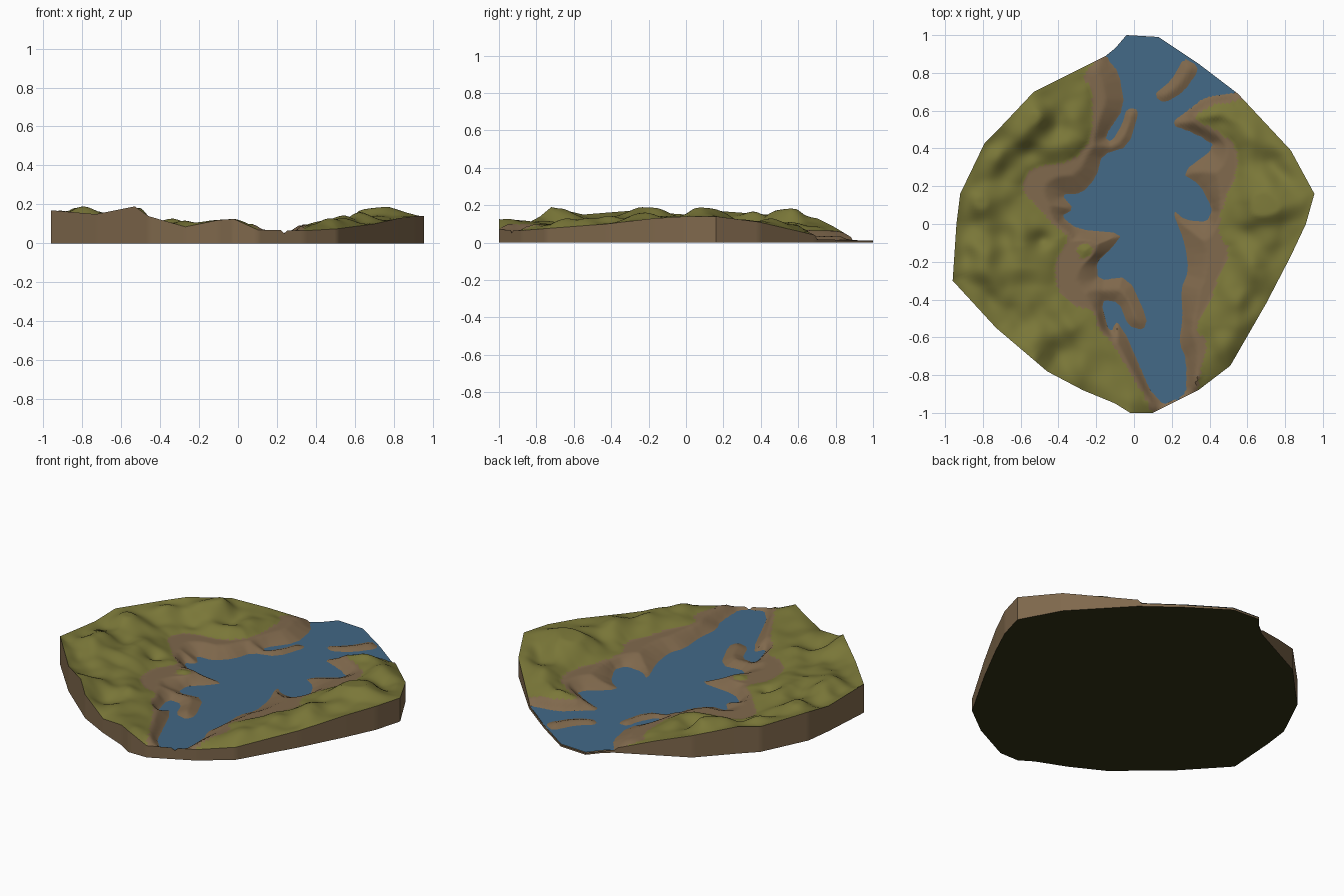
import bpy
import bmesh
import math
from mathutils import Vector, noise

cube = bpy.data.objects.get("Cube")
if cube:
    bpy.data.objects.remove(cube, do_unlink=True)


def material(name, colour):
    mat = bpy.data.materials.new(name)
    mat.use_nodes = True
    mat.diffuse_color = (*colour, 1)
    mat.node_tree.nodes["Principled BSDF"].inputs["Base Color"].default_value = (*colour, 1)
    return mat


grass = material("grass green", (.195, .185, .04))
earth = material("earth brown", (.215, .14, .073))
underside = material("underside dark olive", (.034, .033, .008))
lake_blue = material("lake blue", (.055, .14, .24))

# Edge of the land block, counter-clockwise: x, y, height
rim = [(-.04, 1, .01), (-.1, .93, .01), (-.15, .89, .025), (-.35, .79, .085), (-.53, .7, .13),
       (-.7, .52, .16), (-.79, .43, .15), (-.92, .16, .17), (-.94, 0, .15), (-.96, -.3, .17),
       (-.73, -.55, .15), (-.53, -.72, .19), (-.46, -.78, .14), (-.27, -.88, .085),
       (-.1, -.95, .12), (-.02, -1, .125), (.1, -1, .07), (.34, -.88, .065), (.51, -.75, .075),
       (.7, -.42, .1), (.83, -.17, .13), (.91, 0, .14), (.955, .16, .14), (.83, .39, .11),
       (.55, .69, .04), (.34, .85, .013), (.13, .99, .01)]

# Shoreline: down the left bank, then up the right bank
left_bank = [(-.3, 1.1), (-.15, .88), (-.08, .8), (-.05, .62), (-.16, .46), (-.12, .43),
             (-.06, .53), (-.04, .61), (.03, .61), (-.03, .41), (-.17, .37), (-.2, .25),
             (-.28, .16), (-.39, .16), (-.32, .08), (-.39, .04), (-.3, -.03), (-.06, -.05),
             (-.12, -.13), (-.2, -.2), (-.19, -.3), (-.03, -.28), (.07, -.5), (.05, -.56),
             (-.03, -.54), (-.08, -.41), (-.18, -.4), (-.13, -.59), (-.08, -.5), (.12, -.97)]
right_bank = [(.28, -.92), (.28, -.72), (.24, -.63), (.26, -.5), (.25, -.34), (.29, -.25),
              (.27, -.1), (.2, .08), (.27, .02), (.39, .01), (.42, .08), (.35, .21),
              (.25, .27), (.44, .41), (.33, .48), (.19, .53), (.29, .6), (.38, .67),
              (.56, .69), (.8, 1.1)]
island = [(.1, .68), (.16, .64), (.26, .7), (.34, .81), (.35, .86), (.27, .89), (.2, .76)]

# Line where bare earth turns into grass, and a grassy knoll on the left bank
grass_line = [(-.4, 1.1), (-.19, .87), (-.28, .78), (-.22, .72), (-.22, .45), (-.33, .33),
              (-.55, .3), (-.6, .18), (-.5, .08), (-.42, -.01), (-.34, -.07), (-.42, -.2),
              (-.41, -.34), (-.32, -.43), (-.21, -.46), (-.19, -.56), (-.12, -.62),
              (.09, -.97), (.1, -1.1), (.4, -1.1), (.34, -.87), (.35, -.79), (.39, -.63),
              (.32, -.55), (.41, -.39), (.44, -.3), (.51, -.14), (.44, -.04), (.48, .13),
              (.55, .28), (.54, .42), (.43, .5), (.3, .56), (.42, .635), (.58, .65), (.95, 1.1)]
knoll = [(-.31, -.13), (-.28, -.19), (-.22, -.16), (-.22, -.11), (-.27, -.1)]

# Hills and hollows: x, y, height change, radius
hills = [(-.54, -.65, .08, .1), (-.38, -.7, -.04, .09), (-.2, -.76, -.03, .1),
         (-.78, -.23, .07, .12), (-.52, .58, .06, .07), (-.42, .5, -.04, .07),
         (-.61, .45, .06, .07), (-.54, .36, -.035, .06), (-.72, .37, .05, .07),
         (-.62, .24, .03, .06), (-.78, .12, .05, .1), (-.48, -.08, -.05, .05),
         (-.56, -.28, -.03, .09), (-.35, -.52, .03, .06), (-.62, -.05, .035, .08),
         (.69, .11, .08, .11), (.42, .6, .04, .05), (.46, .54, -.03, .05),
         (.62, .5, .04, .08), (.74, .3, -.03, .1), (.62, -.2, .035, .08),
         (.6, -.06, -.03, .06), (.5, -.4, .02, .07), (.45, -.68, .02, .08)]


def edges(loop):
    return list(zip(loop, loop[1:] + loop[:1]))


def rounded(loop):
    """Cut the corners of a loop and return its segments."""
    points = []
    for (ax, ay), (bx, by) in edges(loop):
        for t in (.2, .8):
            points.append((ax + (bx - ax) * t, ay + (by - ay) * t))
    return edges(points)


def locate(segments, x, y):
    """Even-odd inside test and distance to the nearest segment."""
    inside, nearest = False, math.inf
    for (ax, ay), (bx, by) in segments:
        dx, dy = bx - ax, by - ay
        if (ay > y) != (by > y) and x < ax + dx * (y - ay) / dy:
            inside = not inside
        t = ((x - ax) * dx + (y - ay) * dy) / (dx * dx + dy * dy)
        t = min(1, max(0, t))
        nearest = min(nearest, (x - ax - t * dx) ** 2 + (y - ay - t * dy) ** 2)
    return inside, math.sqrt(nearest)


shore = rounded(left_bank + right_bank) + rounded(island)
meadow = rounded(grass_line) + rounded(knoll)


def water_level(y):
    return .035 - .021 * y


def height(x, y, rim_z, rim_gap):
    """Lake bed, bare bank or hill height at a point."""
    level = water_level(y)
    in_water, to_shore = locate(shore, x, y)
    if rim_gap < .001:
        return min(rim_z, level - .003) if in_water else rim_z
    if in_water:
        return max(.002, level - min(.012, .3 * to_shore))
    in_earth, to_grass = locate(meadow, x, y)
    if in_earth:
        z = level + min(.045, .045 * to_shore / (to_shore + to_grass) + .2 * to_shore)
        reach = .07
    else:
        p = Vector((x, y, .3))
        top = .13 + .04 * noise.noise(p * 5) + .03 * noise.noise(p * 9)
        for hx, hy, rise, radius in hills:
            top += rise * math.exp(-((x - hx) ** 2 + (y - hy) ** 2) / radius ** 2)
        z = level + .045
        z += (min(top, .194) - z) * (1 - math.exp(-to_grass / .1))
        reach = .14
    blend = max(0, 1 - rim_gap / reach)
    return z + (rim_z - z) * blend * blend


def finish(name, bm, mats):
    mesh = bpy.data.meshes.new(name)
    bm.to_mesh(mesh)
    bm.free()
    for mat in mats:
        mesh.materials.append(mat)
    obj = bpy.data.objects.new(name, mesh)
    bpy.context.collection.objects.link(obj)
    return obj


# Fine rim, keeping its corners
outline = []
for a, b in edges([Vector(p) for p in rim]):
    steps = max(1, round((b - a).xy.length / .019))
    outline += [a.lerp(b, i / steps) for i in range(steps)]
count, rings = len(outline), 62

# Land: concentric rings out to the rim
bm = bmesh.new()
centre = bm.verts.new((0, 0, height(0, 0, 0, 1)))
grid = []
for r in range(1, rings + 1):
    s = r / rings
    row = []
    for p in outline:
        x, y = p.x * s, p.y * s
        row.append(bm.verts.new((x, y, height(x, y, p.z, (1 - s) * p.xy.length))))
    grid.append(row)
for i in range(count):
    j = (i + 1) % count
    bm.faces.new((centre, grid[0][i], grid[0][j]))
    for inner, outer in zip(grid, grid[1:]):
        bm.faces.new((inner[i], outer[i], outer[j], inner[j]))
for face in bm.faces:
    c = face.calc_center_median()
    face.material_index = int(locate(meadow, c.x, c.y)[0])

# Earth side walls and flat dark underside
base = [bm.verts.new((p.x, p.y, 0)) for p in outline]
for i in range(count):
    j = (i + 1) % count
    wall = bm.faces.new((grid[-1][i], base[i], base[j], grid[-1][j]))
    wall.material_index = 1
bm.faces.new(base[::-1]).material_index = 2
land = finish("land", bm, [grass, earth, underside])
bpy.ops.object.select_all(action="DESELECT")
land.select_set(True)
bpy.context.view_layer.objects.active = land
bpy.ops.object.shade_smooth_by_angle(angle=math.radians(40))

# Lake: one gently tilted sheet that the banks rise through
bm = bmesh.new()
bm.faces.new([bm.verts.new((p.x * .999, p.y * .999, water_level(p.y))) for p in outline])
finish("lake", bm, [lake_blue])
